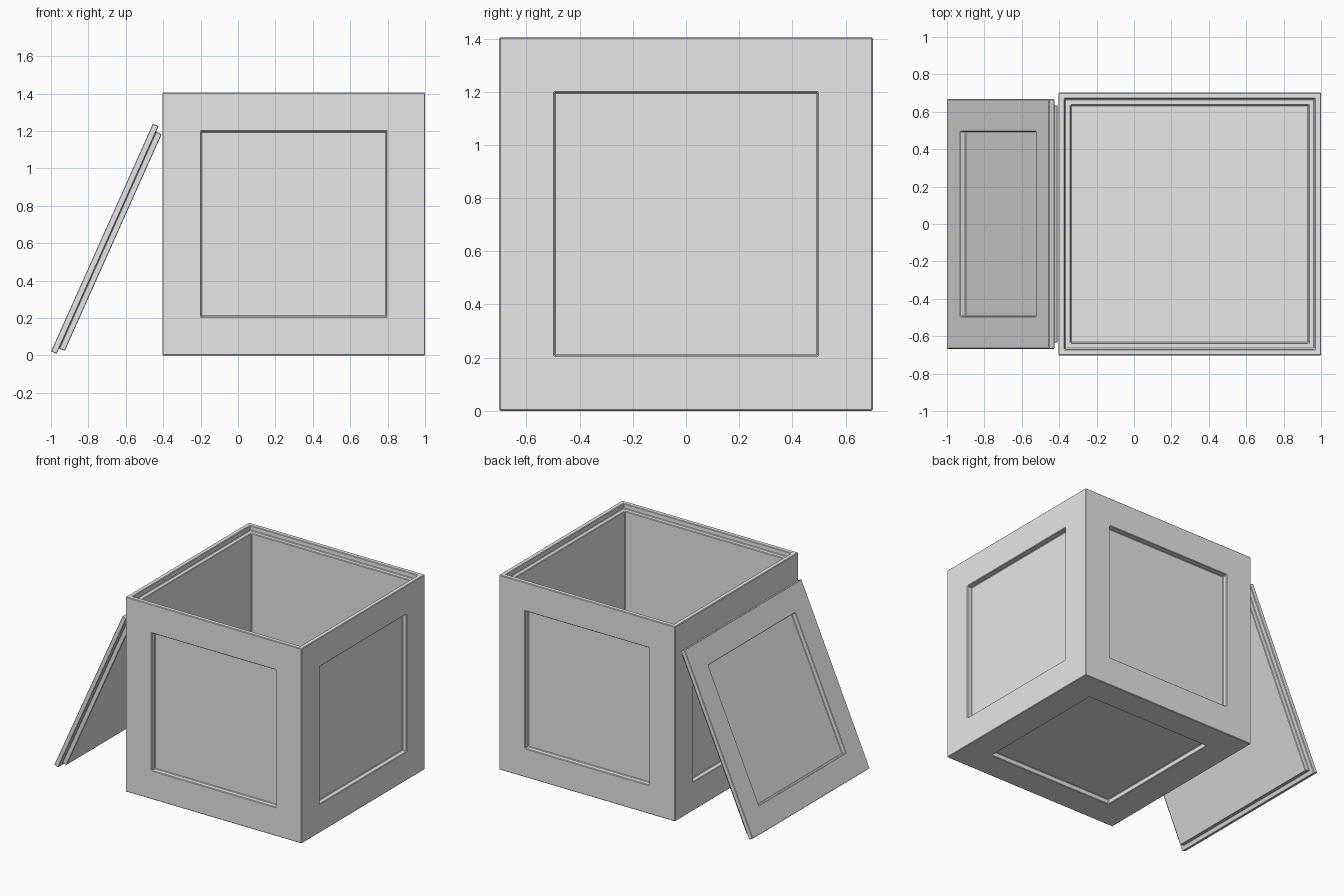
import bpy, bmesh, math
from mathutils import Vector

default = bpy.data.objects.get("Cube")
if default:
    bpy.data.objects.remove(default, do_unlink=True)

# One plain grey for everything
grey = bpy.data.materials.new("light grey")
grey.diffuse_color = (0.8, 0.8, 0.8, 1)
grey.use_nodes = True
grey.node_tree.nodes["Principled BSDF"].inputs["Base Color"].default_value = (0.8, 0.8, 0.8, 1)


def block(size):
    """A centred cuboid as a bmesh."""
    bm = bmesh.new()
    bmesh.ops.create_cube(bm, size=1)
    bmesh.ops.scale(bm, vec=size, verts=bm.verts)
    bm.normal_update()
    return bm


def step(bm, face, border, depth):
    """Leave a flat border on a face, then push its middle in (-) or out (+)."""
    bmesh.ops.inset_individual(bm, faces=[face], thickness=border, use_even_offset=True)
    bmesh.ops.inset_individual(bm, faces=[face], thickness=0.001, depth=depth,
                               use_even_offset=True)
    bm.normal_update()


def finish(bm, name, location, tilt=0.0, bevel=0.004):
    mesh = bpy.data.meshes.new(name)
    bm.to_mesh(mesh)
    bm.free()
    mesh.materials.append(grey)
    obj = bpy.data.objects.new(name, mesh)
    obj.location = location
    obj.rotation_euler = (0, tilt, 0)
    bpy.context.collection.objects.link(obj)
    # Fine chamfer on every sharp edge
    mod = obj.modifiers.new("chamfer", 'BEVEL')
    mod.width = bevel
    mod.segments = 1
    mod.limit_method = 'ANGLE'
    return obj


SIDE = 1.405      # crate edge length
PANEL = 0.495     # half size of the sunken panels
RECESS = 0.035    # panel depth

# Open crate: sunken panels on five sides, stepped rim and cavity on top
bm = block((SIDE, SIDE, SIDE))
for face in list(bm.faces):
    if face.normal.z > 0.5:
        step(bm, face, 0.034, -0.035)     # ledge that takes the lid
        step(bm, face, 0.032, -1.30)      # cavity
    else:
        step(bm, face, SIDE / 2 - PANEL, -RECESS)
finish(bm, "crate_body", (0.2975, 0, SIDE / 2))

# Lid: plate with a sunken panel outside and a raised plug inside
LID, PLATE = 0.667, 0.033
bm = block((2 * LID, 2 * LID, PLATE))
bmesh.ops.translate(bm, vec=(0, 0, -PLATE / 2), verts=bm.verts)
top = next(f for f in bm.faces if f.normal.z > 0.5)
under = next(f for f in bm.faces if f.normal.z < -0.5)
step(bm, under, 0.032, 0.033)
step(bm, top, LID - PANEL, -0.032)
finish(bm, "leaning_lid", Vector((-0.7275, 0, 0.63)), math.radians(-65.9), 0.003)
